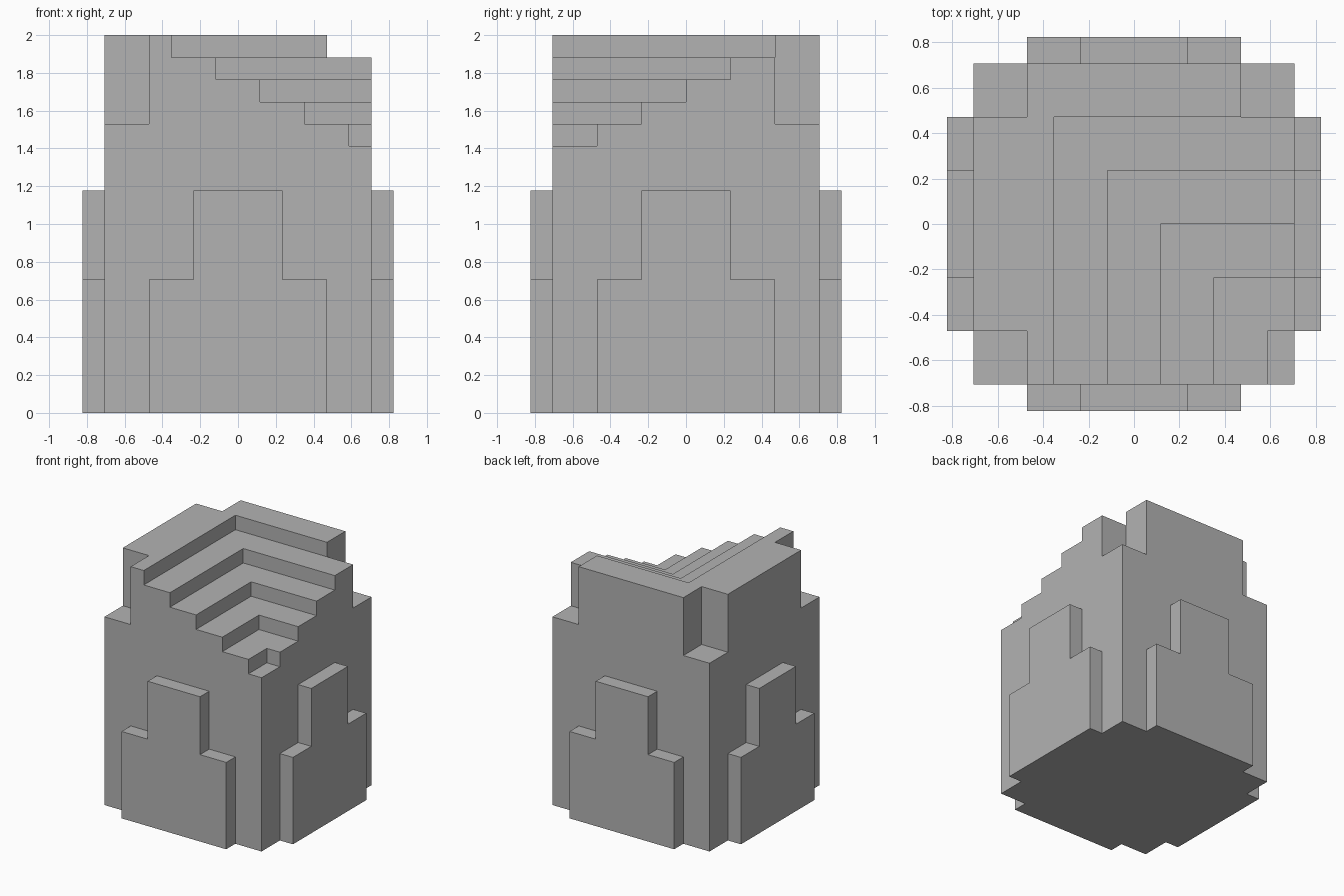
import bpy, bmesh
from math import pi
from mathutils import Matrix, Vector

U = 2 / 17            # one block of the model
HALF, TOP = 6, 17     # half width and height of the body, in blocks

if "Cube" in bpy.data.objects:
    bpy.data.objects.remove(bpy.data.objects["Cube"], do_unlink=True)

stone = bpy.data.materials.new("grey_stone")
stone.use_nodes = True
stone.diffuse_color = (0.45, 0.45, 0.45, 1)
stone.node_tree.nodes["Principled BSDF"].inputs["Base Color"].default_value = stone.diffuse_color


def add_object(name, bm):
    """Turn a bmesh measured in blocks into a flat shaded object."""
    bmesh.ops.recalc_face_normals(bm, faces=bm.faces)
    bm.transform(Matrix.Scale(U, 4))
    mesh = bpy.data.meshes.new(name)
    bm.to_mesh(mesh)
    bm.free()
    mesh.materials.append(stone)
    obj = bpy.data.objects.new(name, mesh)
    bpy.context.collection.objects.link(obj)
    return obj


def box(name, low, high):
    bm = bmesh.new()
    bmesh.ops.create_cube(bm, size=1)
    low, high = Vector(low), Vector(high)
    bm.transform(Matrix.Translation((low + high) / 2) @ Matrix.Diagonal((*(high - low), 1)))
    return add_object(name, bm)


def carve(body, low, high):
    """Cut a box out of the body for good."""
    cutter = box("cutter", low, high)
    cutter.hide_render = True
    mod = body.modifiers.new("cut", "BOOLEAN")
    mod.operation, mod.solver, mod.object = "DIFFERENCE", "EXACT", cutter
    bpy.context.view_layer.update()
    graph = bpy.context.evaluated_depsgraph_get()
    mesh = bpy.data.meshes.new_from_object(body.evaluated_get(graph))
    body.modifiers.clear()
    old, body.data = body.data, mesh
    bpy.data.meshes.remove(old)
    bpy.data.objects.remove(cutter, do_unlink=True)
    mesh.name = body.name


# Square body
body = box("body", (-HALF, -HALF, 0), (HALF, HALF, TOP))

# Notches in three upper corners
for sx, sy in ((-1, -1), (-1, 1), (1, 1)):
    xs, ys = sorted((4 * sx, 8 * sx)), sorted((4 * sy, 8 * sy))
    carve(body, (xs[0], ys[0], 13), (xs[1], ys[1], TOP + 2))

# Corner stair descending towards the front
for i in range(5):
    carve(body, (2 * i - 3, -8, TOP - 1 - i), (8, 4 - 2 * i, TOP + 2))

# Stepped buttress plate on each side
half_profile = [(4, 0), (4, 6), (2, 6), (2, 10)]
profile = half_profile + [(-x, z) for x, z in reversed(half_profile)]
for turn, side in enumerate(("front", "left", "back", "right")):
    bm = bmesh.new()
    face = bm.faces.new([bm.verts.new((x, -HALF - 1, z)) for x, z in profile])
    out = bmesh.ops.extrude_face_region(bm, geom=[face])["geom"]
    bmesh.ops.translate(bm, vec=(0, 1, 0),
                        verts=[v for v in out if isinstance(v, bmesh.types.BMVert)])
    bm.transform(Matrix.Rotation(turn * pi / 2, 4, "Z"))
    add_object(side + "_buttress", bm)
